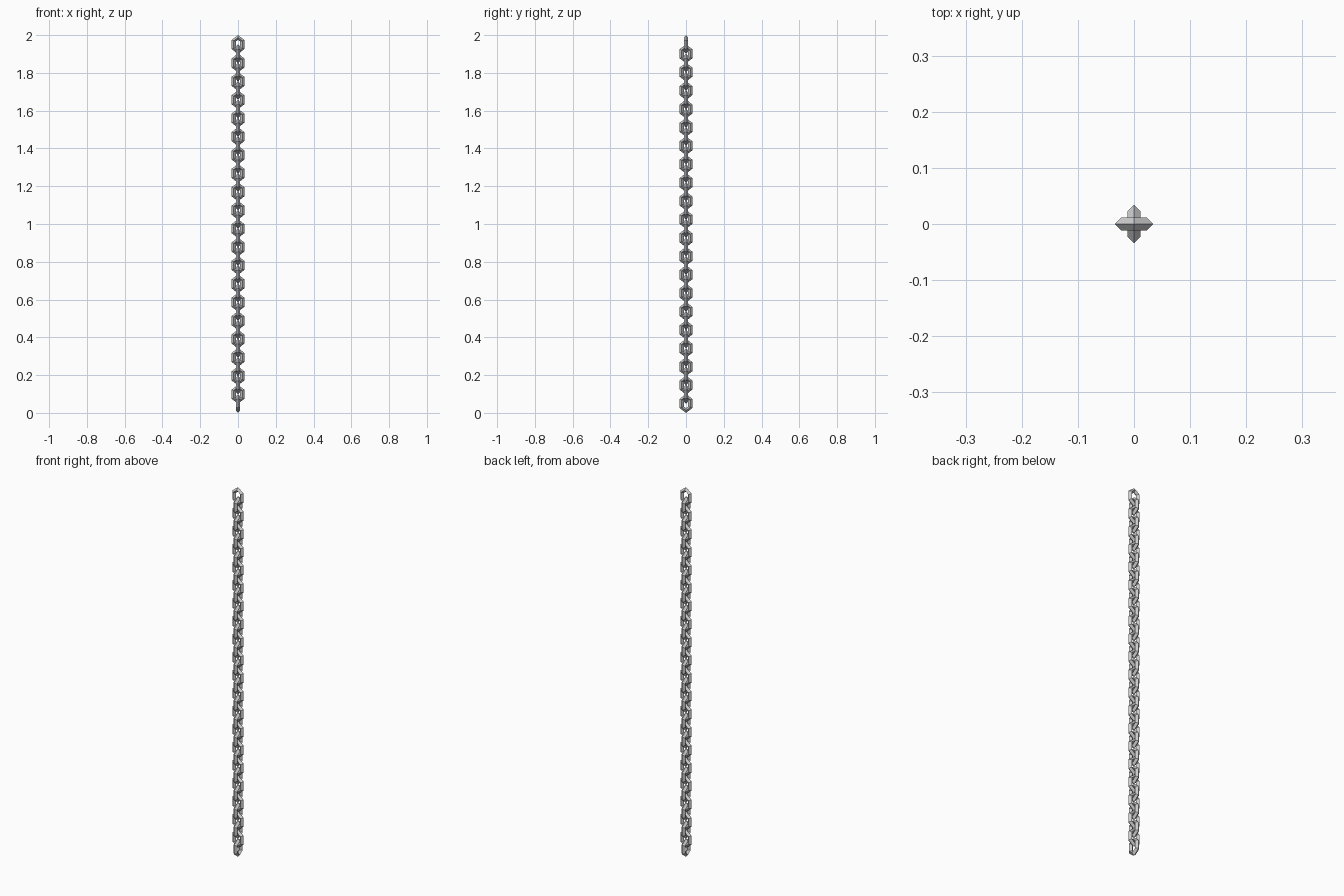
import bpy

if "Cube" in bpy.data.objects:
    bpy.data.objects.remove(bpy.data.objects["Cube"])

LINKS = 40
HALF_LEN = 0.05                              # centre to tip of one link
PITCH = (2.0 - 2 * HALF_LEN) / (LINKS - 1)
THICK = 0.0115                               # half thickness of the bar


def hexagon(half_width, shoulder, tip):
    """Six corner points of a stretched hexagon with pointed ends."""
    return [(0, tip), (half_width, shoulder), (half_width, -shoulder),
            (0, -tip), (-half_width, -shoulder), (-half_width, shoulder)]


# Link: a six-sided ring with a diamond-shaped bar section
outer = hexagon(0.034, 0.024, HALF_LEN)
inner = hexagon(0.0115, 0.0165, 0.025)
middle = [((a + c) / 2, (b + d) / 2) for (a, b), (c, d) in zip(outer, inner)]
rings = [(outer, 0), (middle, -THICK), (inner, 0), (middle, THICK)]
verts = [(x, y, z) for pts, y in rings for x, z in pts]
faces = []
for r in range(4):
    for i in range(6):
        j, s = (i + 1) % 6, (r + 1) % 4
        faces.append((r * 6 + i, r * 6 + j, s * 6 + j, s * 6 + i))


def make_mesh(name, turned):
    """Link mesh, either facing front or turned a quarter about z."""
    mesh = bpy.data.meshes.new(name)
    vs = [(-y, x, z) for x, y, z in verts] if turned else verts
    mesh.from_pydata(vs, [], faces)
    mesh.update()
    return mesh


side_mesh = make_mesh("side_link", True)
front_mesh = make_mesh("front_link", False)

# Chain: alternate links from the bottom (side-facing) to the top (front-facing)
for n in range(LINKS):
    mesh = front_mesh if n % 2 else side_mesh
    link = bpy.data.objects.new(f"chain_link_{n + 1:02d}", mesh)
    link.location.z = HALF_LEN + n * PITCH
    bpy.context.collection.objects.link(link)
